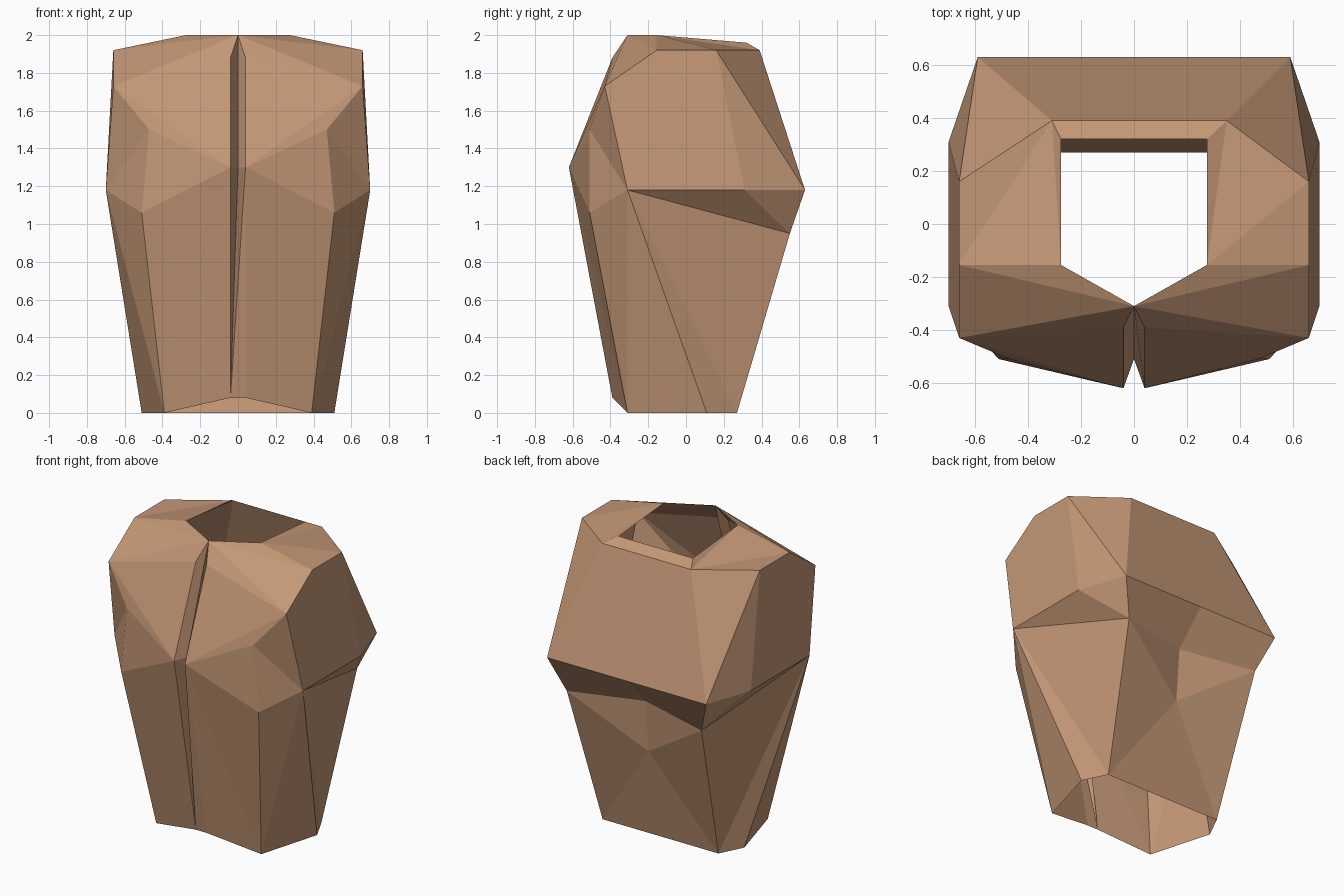
import bpy, bmesh

if "Cube" in bpy.data.objects:
    bpy.data.objects.remove(bpy.data.objects["Cube"])

# Landmarks of the right half of the shell (centre points have x = 0)
P = dict(
    neck=(0, -.31, 2), lapel=(.04, -.39, 1.88), chest=(.04, -.62, 1.3),
    groove=(0, -.51, 1.3), hem=(.04, -.39, .08), hem_front=(.39, -.31, 0),
    hem_side=(.51, .11, 0), hem_back=(.43, .27, 0),
    belly=(.51, -.51, 1.06), dimple=(.47, -.51, 1.5), waist_f=(.70, -.31, 1.18),
    waist_b=(.70, .31, 1.18), armpit=(.66, -.43, 1.73),
    shoulder_f=(.66, -.155, 1.92), shoulder_b=(.66, .16, 1.92),
    rim_f=(.275, -.155, 2), rim_b=(.275, .32, 1.96), nape=(.35, .39, 1.92),
    blade=(.59, .63, 1.18), blade_mid=(0, .63, 1.18),
    loin=(.50, .55, .95), loin_mid=(0, .43, .97), spine=(0, .40, .62),
)

# Panels that repeat on both halves
PANELS = [
    # front opening edge and upper chest
    "neck lapel chest groove", "neck armpit lapel", "lapel armpit chest",
    "chest armpit dimple", "chest dimple belly",
    "dimple armpit waist_f", "dimple waist_f belly",
    # lower front and side
    "chest belly hem_front", "chest hem_front hem", "belly waist_f hem_front",
    "waist_f hem_side hem_front", "waist_f hem_back hem_side", "waist_f loin hem_back",
    # shoulder and upper side
    "neck rim_f shoulder_f", "neck shoulder_f armpit",
    "armpit shoulder_f shoulder_b waist_b waist_f",
    "shoulder_b blade waist_b", "shoulder_b nape blade", "rim_f rim_b nape",
    # fold under the back panel and lower back
    "waist_f waist_b loin", "waist_b blade loin",
    "blade blade_mid loin_mid loin", "loin loin_mid spine", "loin spine hem_back",
]
# Shoulder tops are split along different diagonals on each side
TOPS = {1: ["rim_f nape shoulder_f", "nape shoulder_b shoulder_f"],
        -1: ["rim_f nape shoulder_f", "nape shoulder_b shoulder_f"]}
TOPS[1] = ["rim_f nape shoulder_b", "rim_f shoulder_b shoulder_f"]

bm = bmesh.new()
cache = {}


def vert(name, side):
    x, y, z = P[name]
    if name == "nape" and side < 0:
        x = .31
    key = (name, side if x else 0)
    if key not in cache:
        cache[key] = bm.verts.new((x * side, y, z))
    return cache[key]


def face(points):
    bm.faces.new([vert(n, s) for n, s in points])


for side in (1, -1):
    for panel in PANELS + TOPS[side]:
        names = panel.split()
        face([(n, side) for n in (names if side > 0 else names[::-1])])

# Groove runs off to one side at the hem
face([("chest", -1), ("groove", 1), ("hem", -1)])
face([("groove", 1), ("chest", 1), ("hem", -1)])
face([("chest", 1), ("hem", 1), ("hem", -1)])
# Full-width back panels
face([("nape", 1), ("nape", -1), ("blade", -1), ("blade_mid", 1), ("blade", 1)])
face([("rim_b", 1), ("rim_b", -1), ("nape", -1), ("nape", 1)])
face([("spine", 1), ("hem_back", -1), ("hem_back", 1)])

bmesh.ops.recalc_face_normals(bm, faces=bm.faces[:])
# Make sure the shell faces outward
back = max(bm.faces, key=lambda f: f.calc_area() * abs(f.normal.y) * (f.calc_center_median().y > .4))
if back.normal.y < 0:
    bmesh.ops.reverse_faces(bm, faces=bm.faces[:])

mesh = bpy.data.meshes.new("torso_shell")
bm.to_mesh(mesh)
bm.free()
mat = bpy.data.materials.new("tan")
mat.diffuse_color = (.55, .31, .18, 1)
mat.use_nodes = True
mat.node_tree.nodes["Principled BSDF"].inputs["Base Color"].default_value = mat.diffuse_color
mesh.materials.append(mat)
bpy.context.collection.objects.link(bpy.data.objects.new("torso_shell", mesh))
